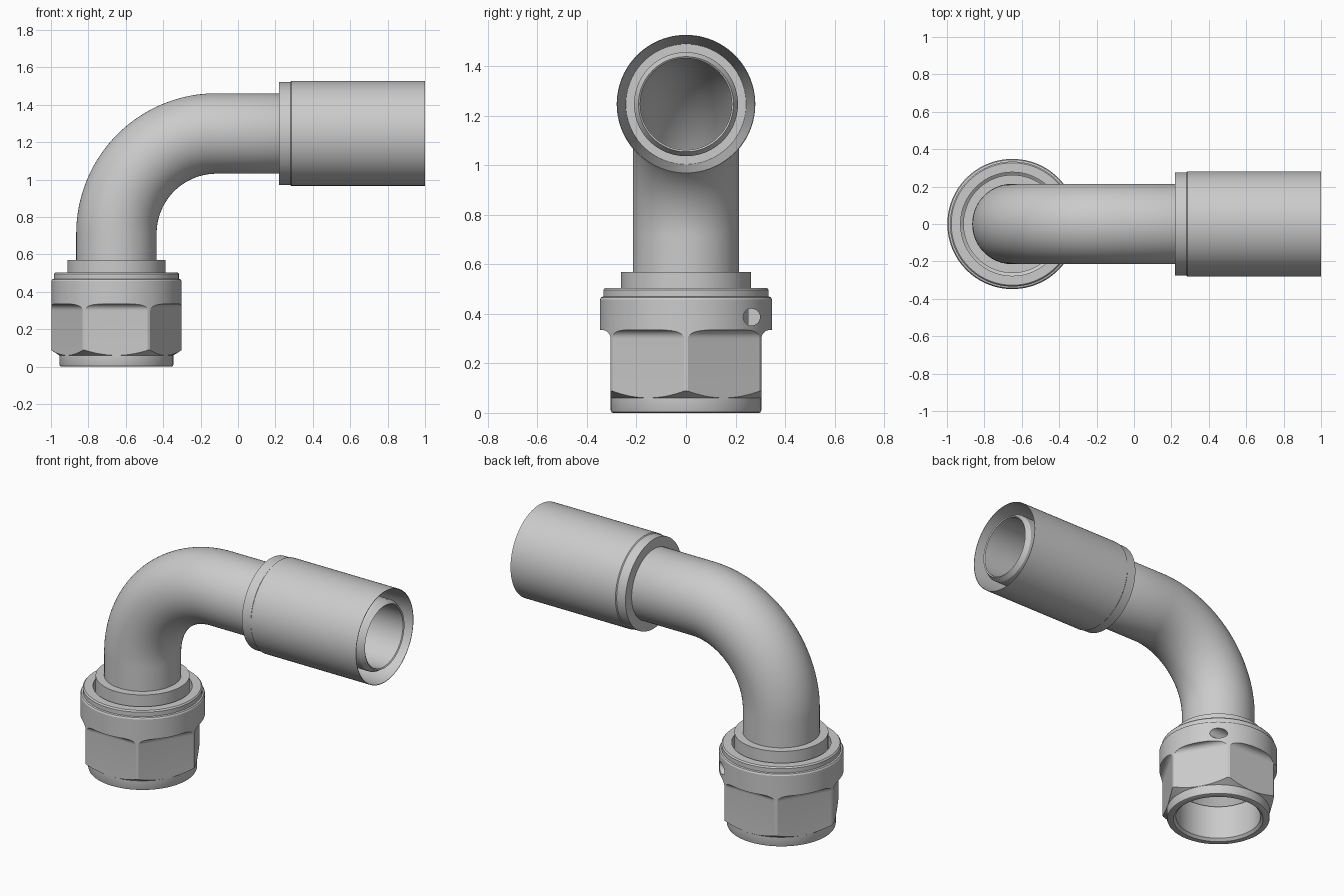
import bpy, bmesh
from math import sin, cos, pi, radians
from mathutils import Matrix, Vector

if "Cube" in bpy.data.objects:
    bpy.data.objects.remove(bpy.data.objects["Cube"])

AX, AZ = -0.65, 1.247      # vertical axis x, horizontal axis z
BEND = 0.535               # bend radius of the tube centreline
SEG = 96


def smooth(ob):
    bpy.ops.object.select_all(action='DESELECT')
    ob.select_set(True)
    bpy.context.view_layer.objects.active = ob
    bpy.ops.object.shade_smooth_by_angle(angle=radians(28))


def make(name, bm):
    bmesh.ops.recalc_face_normals(bm, faces=bm.faces)
    me = bpy.data.meshes.new(name)
    bm.to_mesh(me)
    bm.free()
    ob = bpy.data.objects.new(name, me)
    bpy.context.collection.objects.link(ob)
    return ob


def ring_solid(name, rings):
    """Closed hollow solid through rings of (x, z, tilt, radius)."""
    bm = bmesh.new()
    loops = []
    for x, z, a, r in rings:
        u = Vector((cos(a), 0, -sin(a)))
        loops.append([bm.verts.new(Vector((x, 0, z)) + r * (cos(t) * u + sin(t) * Vector((0, 1, 0))))
                      for t in (2 * pi * i / SEG for i in range(SEG))])
    for k, lo in enumerate(loops):
        hi = loops[(k + 1) % len(loops)]
        for i in range(SEG):
            j = (i + 1) % SEG
            bm.faces.new((lo[i], lo[j], hi[j], hi[i]))
    return make(name, bm)


def lathe_z(name, profile):
    return ring_solid(name, [(AX, z, 0, r) for r, z in profile])


def lathe_x(name, profile):
    return ring_solid(name, [(x, AZ, pi / 2, r) for r, x in profile])


def cut(ob, cutter):
    mod = ob.modifiers.new("cut", 'BOOLEAN')
    mod.operation, mod.solver, mod.object = 'DIFFERENCE', 'EXACT', cutter
    bpy.context.view_layer.objects.active = ob
    bpy.ops.object.modifier_apply(modifier=mod.name)
    bpy.data.objects.remove(cutter)


# Bent tube: outside forward along the path, then the bore back again
path = [(AX, 0.28, 0)]
for i in range(33):
    a = pi / 2 * i / 32
    path.append((AX + BEND * (1 - cos(a)), AZ - BEND + BEND * sin(a), a))
outer = [(*p, 0.215) for p in path]
inner = [(*p, 0.185) for p in reversed(path)]
nipple = [(x, AZ, pi / 2, r) for x, r in ((0.29, 0.215), (0.30, 0.21), (0.97, 0.21), (1.0, 0.192), (0.995, 0.185))]
smooth(ring_solid("bent_tube", outer + nipple + inner))

# Hose sleeve with a tapered socket around the nipple
smooth(lathe_x("hose_sleeve", [(0.20, 0.22), (0.275, 0.22), (0.275, 0.28), (0.28, 0.285), (0.28, 1.0),
                               (0.277, 1.0), (0.243, 0.32), (0.20, 0.32)]))

# Swivel collar with conical seat inside the nut
smooth(lathe_z("swivel_collar", [(0.235, 0.22), (0.262, 0.25), (0.2625, 0.57), (0.20, 0.57),
                                 (0.20, 0.29), (0.186, 0.28)]))

# Swivel nut, turned blank
nut = lathe_z("swivel_nut", [(0.265, 0), (0.295, 0), (0.301, 0.003), (0.304, 0.01), (0.304, 0.06),
                             (0.348, 0.088), (0.348, 0.458), (0.343, 0.467), (0.334, 0.47),
                             (0.334, 0.497), (0.327, 0.505), (0.277, 0.505), (0.277, 0.25),
                             (0.25, 0.23), (0.25, 0.015)])

# Six wrench flats with a rounded run-out under the rim
fillet = [(0.34 - 0.035 * cos(a), 0.30 + 0.035 * sin(a)) for a in (pi / 2 * i / 8 for i in range(9))]
section = [(0.305, -0.1)] + fillet + [(0.6, 0.335), (0.6, -0.1)]
for k in range(6):
    bm = bmesh.new()
    face = bm.faces.new([bm.verts.new((r, -0.3, z)) for r, z in section])
    ext = bmesh.ops.extrude_face_region(bm, geom=[face])
    moved = [v for v in ext["geom"] if isinstance(v, bmesh.types.BMVert)]
    bmesh.ops.translate(bm, verts=moved, vec=(0, 0.6, 0))
    bmesh.ops.transform(bm, verts=bm.verts, matrix=Matrix.Translation((AX, 0, 0))
                        @ Matrix.Rotation(radians(30 + 60 * k), 4, 'Z'))
    cut(nut, make("flat_cutter", bm))

# Lock wire hole drilled along x
bm = bmesh.new()
bmesh.ops.create_cone(bm, cap_ends=True, segments=32, radius1=0.034, radius2=0.034, depth=0.4,
                      matrix=Matrix.Translation((AX + 0.32, 0.265, 0.387)) @ Matrix.Rotation(pi / 2, 4, 'Y'))
cut(nut, make("hole_cutter", bm))
smooth(nut)
